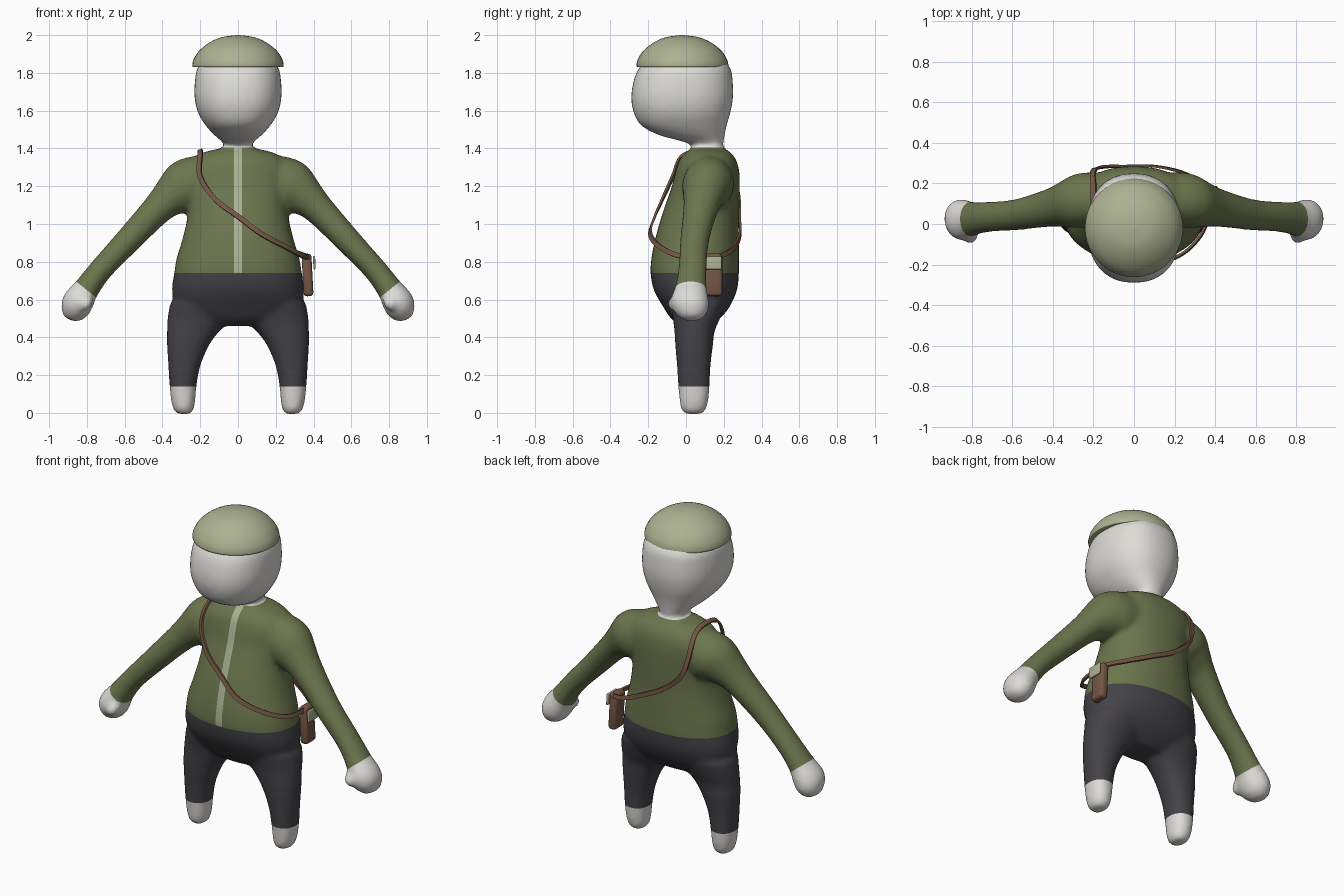
import bpy, bmesh, math
from mathutils import Vector
from mathutils.bvhtree import BVHTree

cube = bpy.data.objects.get("Cube")
if cube:
    bpy.data.objects.remove(cube, do_unlink=True)


def material(name, rgb):
    """Flat colour given in sRGB bytes, stored as linear."""
    mat = bpy.data.materials.new(name)
    mat.use_nodes = True
    linear = [((c / 255 + 0.055) / 1.055) ** 2.4 for c in rgb] + [1]
    mat.diffuse_color = linear
    mat.node_tree.nodes["Principled BSDF"].inputs["Base Color"].default_value = linear
    return mat


SKIN = material("pale skin", (222, 220, 215))
GREEN = material("jacket green", (107, 118, 77))
DARK = material("trouser charcoal", (68, 66, 71))
LIGHT = material("light olive", (172, 178, 146))
BROWN = material("leather brown", (116, 87, 69))


def spline(points, steps=5, closed=False):
    """Catmull-Rom interpolation of equal-length tuples."""
    n, out = len(points), []
    pick = (lambda i: points[i % n]) if closed else (lambda i: points[min(max(i, 0), n - 1)])
    for i in range(n if closed else n - 1):
        for k in range(steps):
            t = k / steps
            out.append([b + t / 2 * (c - a + t * (2 * a - 5 * b + 4 * c - d + t * (3 * (b - c) + d - a)))
                        for a, b, c, d in zip(pick(i - 1), pick(i), pick(i + 1), pick(i + 2))])
    return out if closed else out + [list(points[-1])]


def skin_rings(bm, rings, closed=False):
    """Bridge rings of points into a tube, with end caps when open."""
    loops = [[bm.verts.new(p) for p in ring] for ring in rings]
    pairs = list(zip(loops, loops[1:]))
    if closed:
        pairs.append((loops[-1], loops[0]))
    else:
        bm.faces.new(loops[0])
        bm.faces.new(loops[-1])
    for a, b in pairs:
        for i in range(len(a)):
            j = (i + 1) % len(a)
            bm.faces.new((a[i], a[j], b[j], b[i]))


def loft(bm, rows, upright=True, mirror=1, power=2.2, sides=40):
    """Rows are x, y, z, side radius, depth radius."""
    rows = spline(rows)
    rings = []
    for i, (x, y, z, ra, rb) in enumerate(rows):
        a, b = rows[max(i - 1, 0)], rows[min(i + 1, len(rows) - 1)]
        side = Vector((1, 0, 0)) if upright else Vector((b[2] - a[2], 0, a[0] - b[0])).normalized()
        ring = []
        for k in range(sides):
            t = math.tau * k / sides
            c, s = math.cos(t), math.sin(t)
            p = Vector((x, y, z)) + side * ra * math.copysign(abs(c) ** (2 / power), c)
            p.y += rb * math.copysign(abs(s) ** (2 / power), s)
            p.x *= mirror
            ring.append(p)
        rings.append(ring)
    skin_rings(bm, rings)


def upright_rows(table):
    """Rows of z, half width, front y, back y become loft rows."""
    return [(0, (f + b) / 2, z, w, (b - f) / 2) for z, w, f, b in table]


def finish(name, bm, *mats):
    bmesh.ops.recalc_face_normals(bm, faces=bm.faces)
    mesh = bpy.data.meshes.new(name)
    bm.to_mesh(mesh)
    bm.free()
    for m in mats:
        mesh.materials.append(m)
    obj = bpy.data.objects.new(name, mesh)
    bpy.context.collection.objects.link(obj)
    return obj


def shade(obj, degrees=40):
    bpy.ops.object.select_all(action='DESELECT')
    obj.select_set(True)
    bpy.context.view_layer.objects.active = obj
    bpy.ops.object.shade_smooth_by_angle(angle=math.radians(degrees))


# Torso and head
bm = bmesh.new()
loft(bm, upright_rows([
    (.46, .16, -.03, .13), (.5, .25, -.08, .18), (.56, .33, -.12, .23), (.65, .35, -.17, .27),
    (.74, .338, -.188, .28), (.82, .325, -.183, .28), (.9, .3, -.168, .28), (1, .275, -.142, .28),
    (1.1, .262, -.11, .283), (1.2, .27, -.075, .285), (1.28, .28, -.055, .282),
    (1.34, .25, -.035, .265), (1.38, .18, 0, .235), (1.4, .09, .03, .2)]))
loft(bm, upright_rows([
    (1.36, .075, .04, .2), (1.41, .072, .045, .195), (1.44, .09, -.03, .2), (1.47, .125, -.14, .205),
    (1.52, .17, -.235, .215), (1.59, .212, -.277, .235), (1.67, .23, -.29, .249),
    (1.76, .228, -.277, .247), (1.83, .212, -.245, .232), (1.9, .15, -.17, .16), (1.93, .05, -.06, .05)]),
    power=2.3)

# Arms with mitten hands, and legs
ARM = [(.16, .125, 1.23, .14, .13), (.27, .115, 1.2, .145, .135), (.34, .1, 1.155, .115, .115),
       (.42, .08, 1.085, .084, .094), (.58, .046, .915, .07, .077), (.72, .035, .765, .063, .075),
       (.8, .025, .66, .068, .085), (.842, .02, .595, .082, .1), (.868, .025, .545, .076, .092),
       (.89, .03, .505, .045, .055), (.895, .03, .495, .015, .02)]
LEG = [(.285, .04, -.006, .03, .04), (.288, .04, .012, .05, .062), (.29, .042, .06, .063, .075),
       (.291, .042, .14, .071, .083), (.284, .041, .25, .085, .089), (.264, .043, .36, .112, .1),
       (.238, .045, .43, .138, .106), (.205, .055, .5, .168, .125), (.185, .06, .58, .175, .15)]
THUMB = [(.79, -.02, .64, .02, .02), (.8, -.055, .6, .034, .034), (.81, -.065, .565, .03, .03),
         (.815, -.065, .54, .01, .01)]
for s in (1, -1):
    loft(bm, ARM, upright=False, mirror=s, power=2)
    loft(bm, LEG, mirror=s)
    loft(bm, THUMB, upright=False, mirror=s, power=2)
rough = finish("rough_body", bm)

# Fuse the parts into one soft surface
remesh = rough.modifiers.new("fuse", 'REMESH')
remesh.mode = 'VOXEL'
remesh.voxel_size = .013
smooth = rough.modifiers.new("soften", 'SMOOTH')
smooth.factor = .5
smooth.iterations = 10
graph = bpy.context.evaluated_depsgraph_get()
fused = bpy.data.meshes.new_from_object(rough.evaluated_get(graph))
bpy.data.objects.remove(rough, do_unlink=True)
bm = bmesh.new()
bm.from_mesh(fused)
bpy.data.meshes.remove(fused)

# Cut clean colour borders: ankles, waist, collar, zip strip, cuffs
ANKLE, WAIST, COLLAR, ZIP = .14, .74, 1.405, .021
CUFF, CUFF_DIR = Vector((.8, 0, .65)), Vector((.62, 0, -.78))
cuts = [((0, 0, z), (0, 0, 1)) for z in (ANKLE, WAIST, COLLAR)]
for s in (1, -1):
    flip = Vector((s, 1, 1))
    cuts += [((s * ZIP, 0, 0), (1, 0, 0)), (CUFF * flip, CUFF_DIR * flip)]
for co, no in cuts:
    bmesh.ops.bisect_plane(bm, geom=bm.verts[:] + bm.edges[:] + bm.faces[:],
                           dist=1e-5, plane_co=co, plane_no=no)
for f in bm.faces:
    c = f.calc_center_median()
    reach = Vector((abs(c.x), 0, c.z))
    arm = reach.x > .5
    if c.z > COLLAR or (c.z < ANKLE and not arm) or (arm and (reach - CUFF).dot(CUFF_DIR) > 0):
        f.material_index = 0
    elif c.z < WAIST and not arm:
        f.material_index = 2
    elif reach.x < ZIP and c.y < .1:
        f.material_index = 3
    else:
        f.material_index = 1
bmesh.ops.recalc_face_normals(bm, faces=bm.faces)
surface = BVHTree.FromBMesh(bm)
shade(finish("body", bm, SKIN, GREEN, DARK, LIGHT), 80)

# Domed cap
bm = bmesh.new()
loft(bm, upright_rows([
    (1.832, .225, -.245, .205), (1.832, .24, -.26, .222), (1.85, .241, -.261, .223),
    (1.88, .231, -.251, .213), (1.92, .203, -.223, .185), (1.96, .152, -.172, .134),
    (1.988, .09, -.11, .07), (2, .01, -.03, -.01)]), power=2)
shade(finish("cap", bm, LIGHT))

# Shoulder strap, a flat ribbon resting on the body
STRAP = [(-.2, -.02, 1.36), (-.2, -.07, 1.25), (-.12, -.125, 1.13), (0, -.165, 1.04), (.12, -.19, .95),
         (.25, -.14, .88), (.345, -.03, .83), (.37, .1, .825), (.36, .18, .83), (.25, .25, .87),
         (.1, .285, .94), (-.05, .285, 1.02), (-.16, .28, 1.12), (-.2, .26, 1.24),
         (-.2, .2, 1.36), (-.2, .1, 1.39)]
path, normals = [], []
for p in spline(STRAP, 6, closed=True):
    p = Vector(p)
    near, normal, _, _ = surface.find_nearest(p)
    if (p - near).dot(normal) < .007:
        p = near + normal * .007
    path.append(p)
    normals.append(normal)
rings = []
for i, p in enumerate(path):
    along = (path[(i + 1) % len(path)] - path[i - 1]).normalized()
    out = normals[i - 1] + normals[i] + normals[(i + 1) % len(path)]
    out = (out - along * out.dot(along)).normalized()
    wide = along.cross(out) * .013
    rings.append([p + wide * a + out * b * .006 for a, b in ((-1, -1), (1, -1), (1, 1), (-1, 1))])
bm = bmesh.new()
skin_rings(bm, rings, closed=True)
shade(finish("strap", bm, BROWN))


# Side bag and its flap
def soft_box(name, centre, size, bevel, mat):
    bm = bmesh.new()
    bmesh.ops.create_cube(bm, size=1)
    bmesh.ops.scale(bm, vec=size, verts=bm.verts)
    bmesh.ops.bevel(bm, geom=bm.edges[:], offset=bevel, segments=3, profile=.5, affect='EDGES')
    obj = finish(name, bm, mat)
    obj.location = centre
    obj.rotation_euler.y = math.radians(-3)
    shade(obj)


soft_box("bag", (.368, .145, .73), (.052, .095, .225), .018, BROWN)
soft_box("bag_flap", (.404, .143, .795), (.012, .09, .07), .005, LIGHT)
